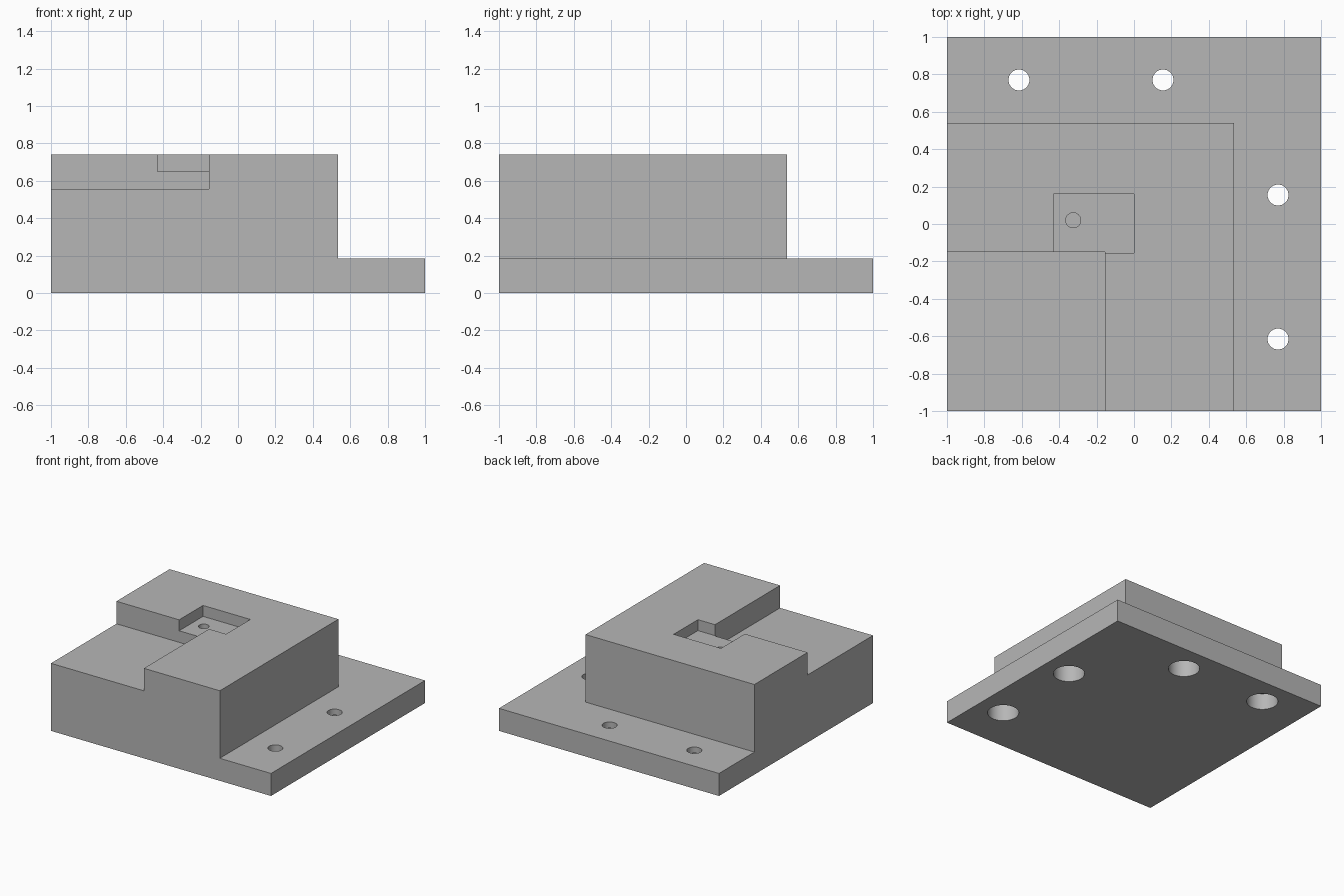
import bpy
import math
from mathutils import Vector

default = bpy.data.objects.get("Cube")
if default:
    bpy.data.objects.remove(default, do_unlink=True)

BASE, TOP, OVER = 0.185, 0.74, 0.1
EDGE = 1 + OVER

grey = bpy.data.materials.new("plain grey")
grey.use_nodes = True
colour = (0.47, 0.47, 0.47, 1)
grey.diffuse_color = colour
grey.node_tree.nodes["Principled BSDF"].inputs["Base Color"].default_value = colour


def box(name, low, high):
    low, high = Vector(low), Vector(high)
    bpy.ops.mesh.primitive_cube_add(size=1, location=(low + high) / 2)
    obj = bpy.context.object
    obj.name = name
    obj.scale = high - low
    bpy.ops.object.transform_apply(location=True, rotation=False, scale=True)
    obj.data.materials.append(grey)
    return obj


def cylinder(name, x, y, radius, low, high):
    bpy.ops.mesh.primitive_cylinder_add(vertices=48, radius=radius, depth=high - low,
                                        location=(x, y, (low + high) / 2))
    obj = bpy.context.object
    obj.name = name
    obj.data.materials.append(grey)
    return obj


def cut(target, cutter):
    cutter.hide_render = True
    mod = target.modifiers.new(cutter.name, "BOOLEAN")
    mod.operation = "DIFFERENCE"
    mod.solver = "EXACT"
    mod.object = cutter
    bpy.context.view_layer.objects.active = target
    bpy.ops.object.modifier_apply(modifier=mod.name)
    bpy.data.objects.remove(cutter, do_unlink=True)


# Solid block, stepped down to a flange at the left and the back
block = box("flanged_block", (-1, -1, 0), (1, 1, TOP))
cut(block, box("left_step", (0.535, -EDGE, BASE), (EDGE, EDGE, TOP + OVER)))
cut(block, box("back_step", (-EDGE, 0.54, BASE), (EDGE, EDGE, TOP + OVER)))

# Corner recess and the shallower pocket that opens into it
cut(block, box("corner_recess", (-EDGE, -EDGE, 0.555), (-0.155, -0.15, TOP + OVER)))
cut(block, box("pocket", (-0.43, -0.155, 0.65), (0, 0.16, TOP + OVER)))
cut(block, cylinder("pocket_hole", -0.325, 0.02, 0.04, 0.35, 0.7))

# Flange screw holes, counterbored from below
for x, y in [(-0.615, 0.77), (0.155, 0.77), (0.77, 0.155), (0.77, -0.615)]:
    cut(block, cylinder("screw_hole", x, y, 0.056, -OVER, BASE + OVER))
    cut(block, cylinder("counterbore", x, y, 0.118, -OVER, 0.135))

bpy.ops.object.select_all(action="DESELECT")
block.select_set(True)
bpy.context.view_layer.objects.active = block
bpy.ops.object.shade_smooth_by_angle(angle=math.radians(30))
